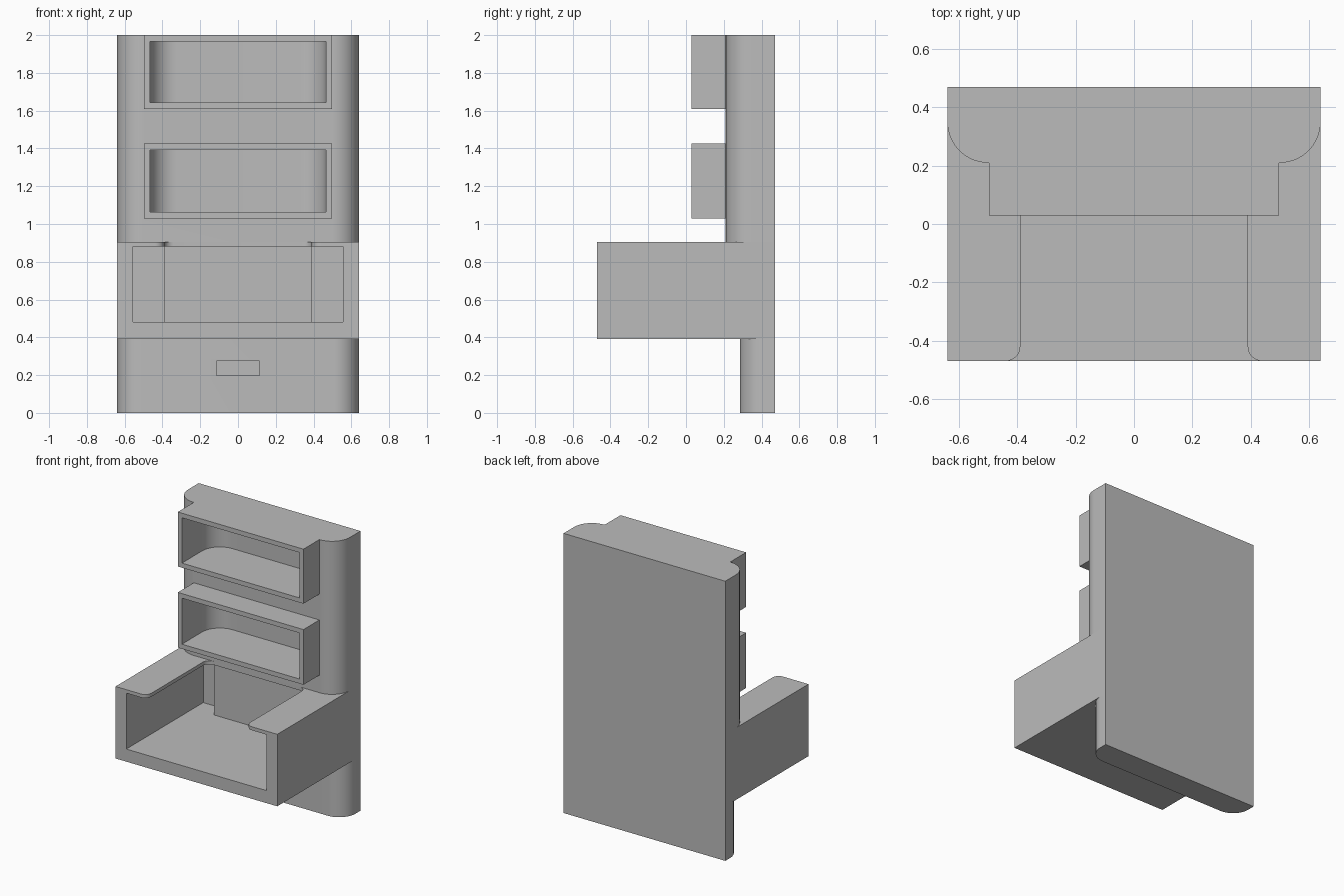
import bpy
import bmesh
from math import cos, sin, radians

cube = bpy.data.objects.get("Cube")
if cube:
    bpy.data.objects.remove(cube, do_unlink=True)

grey = bpy.data.materials.new("plain_grey")
grey.use_nodes = True
grey.diffuse_color = (0.5, 0.5, 0.5, 1)
grey.node_tree.nodes["Principled BSDF"].inputs["Base Color"].default_value = (0.5, 0.5, 0.5, 1)

WIDE, BACK = 0.64, 0.47      # half width and rear plane
CAVITY_BACK = 0.40           # rear wall of every cavity
BENCH_LOW, BENCH_TOP, TOP = 0.39, 0.905, 2.0


def arc(cx, cy, r, start, end, steps=16):
    """Points on an arc, angles in degrees."""
    angles = [radians(start + (end - start) * i / steps) for i in range(steps + 1)]
    return [(cx + r * cos(a), cy + r * sin(a)) for a in angles]


def prism(name, half, z0, z1):
    """Mirror a half outline (front to back, x > 0) and extrude it upwards."""
    outline = half + [(-x, y) for x, y in reversed(half)]
    bm = bmesh.new()
    face = bm.faces.new([bm.verts.new((x, y, z0)) for x, y in outline])
    top = bmesh.ops.extrude_face_region(bm, geom=[face])
    verts = [v for v in top["geom"] if isinstance(v, bmesh.types.BMVert)]
    bmesh.ops.translate(bm, verts=verts, vec=(0, 0, z1 - z0))
    bmesh.ops.recalc_face_normals(bm, faces=bm.faces)
    mesh = bpy.data.meshes.new(name)
    bm.to_mesh(mesh)
    bm.free()
    mesh.materials.append(grey)
    obj = bpy.data.objects.new(name, mesh)
    bpy.context.collection.objects.link(obj)
    return obj


def combine(target, tool, operation):
    """Apply a boolean and discard the tool."""
    mod = target.modifiers.new("boolean", "BOOLEAN")
    mod.operation, mod.object, mod.solver = operation, tool, "EXACT"
    bpy.context.view_layer.objects.active = target
    bpy.ops.object.modifier_apply(modifier=mod.name)
    bpy.data.objects.remove(tool, do_unlink=True)


def block(half_width, y0, y1):
    return [(half_width, y0), (half_width, y1)]


def rounded_front(y, r):
    return arc(WIDE - r, y + r, r, -90, 0) + [(WIDE, BACK)]


# Lower panel with its small slot
lower = prism("lower_panel", rounded_front(0.285, 0.13), 0, BENCH_LOW)
combine(lower, prism("slot_cutter", block(0.113, 0.2, CAVITY_BACK), 0.197, 0.275), "DIFFERENCE")

# Bench with an open front, rear pockets and a notch through the top
bench = prism("bench", block(WIDE, -BACK, BACK), BENCH_LOW, BENCH_TOP)
pocket = [(0.555, -0.6), (0.555, CAVITY_BACK), (0.39, CAVITY_BACK), (0.39, 0.285)]
combine(bench, prism("bench_cutter", pocket, 0.48, 0.88), "DIFFERENCE")
notch = [(0.44, -0.6)] + arc(0.44, -0.42, 0.05, -90, -180, 8) + arc(0.34, 0.16, 0.05, 0, 90, 8)
combine(bench, prism("notch_cutter", notch, 0.8, 1.0), "DIFFERENCE")

# Upper panel with two projecting shelf boxes, hollowed with rounded rear corners
upper = prism("upper_panel_with_shelves", rounded_front(0.21, 0.14), BENCH_TOP, TOP)
cavity = [(0.465, -0.1)] + arc(0.325, CAVITY_BACK - 0.14, 0.14, 0, 90)
for z0, z1 in ((1.03, 1.425), (1.61, TOP)):
    combine(upper, prism("shelf_box", block(0.497, 0.03, 0.3), z0, z1), "UNION")
    combine(upper, prism("shelf_cutter", cavity, z0 + 0.033, z1 - 0.033), "DIFFERENCE")

# Smooth the curves, keep the edges sharp
bpy.ops.object.select_all(action="DESELECT")
for part in (lower, bench, upper):
    part.select_set(True)
bpy.context.view_layer.objects.active = upper
bpy.ops.object.shade_smooth_by_angle(angle=radians(30))
